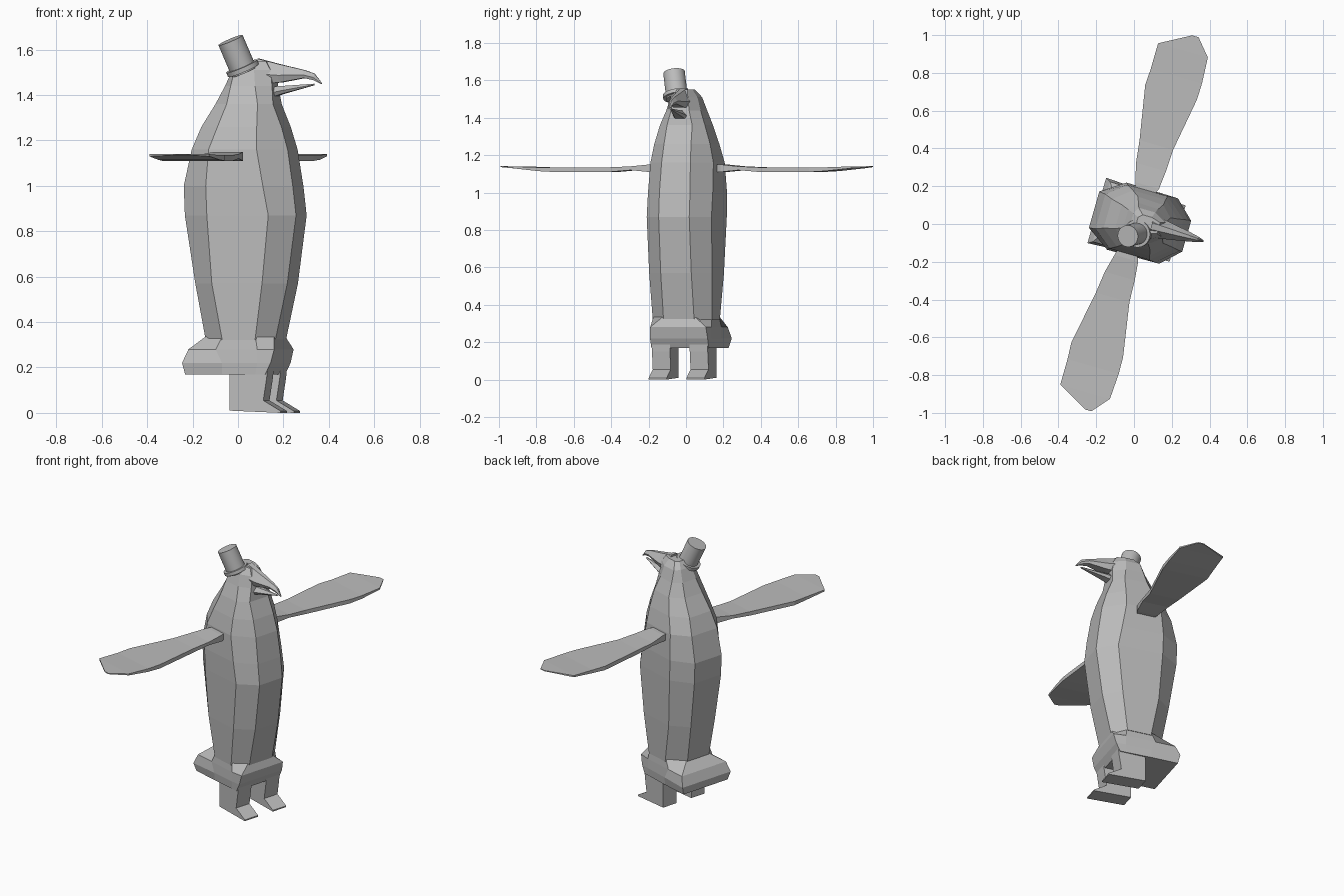
import bpy
import bmesh
import math
from mathutils import Vector

cube = bpy.data.objects.get("Cube")
if cube:
    bpy.data.objects.remove(cube, do_unlink=True)

# Single flat grey used on every part
grey = bpy.data.materials.new("plain_grey")
grey.use_nodes = True
colour = (0.5, 0.5, 0.5, 1)
grey.diffuse_color = colour
grey.node_tree.nodes["Principled BSDF"].inputs["Base Color"].default_value = colour

# The bird looks along its local +X and is turned slightly about Z
TURN = math.radians(-16)
CENTRE = (0.005, 0.014, 0)


def loft(name, rings, mirrored=False):
    """Skin a list of equal-length point rings into a closed flat-shaded part."""
    bm = bmesh.new()
    loops = [[bm.verts.new(point) for point in ring] for ring in rings]
    count = len(loops[0])
    for low, high in zip(loops, loops[1:]):
        for i in range(count):
            j = (i + 1) % count
            bm.faces.new((low[i], low[j], high[j], high[i]))
    bm.faces.new(loops[0])
    bm.faces.new(loops[-1])
    bmesh.ops.recalc_face_normals(bm, faces=bm.faces)
    mesh = bpy.data.meshes.new(name)
    bm.to_mesh(mesh)
    bm.free()
    mesh.materials.append(grey)
    part = bpy.data.objects.new(name, mesh)
    part.rotation_euler.z = TURN
    part.location = CENTRE
    bpy.context.collection.objects.link(part)
    if mirrored:
        mirror = part.modifiers.new("other_side", "MIRROR")
        mirror.use_axis = (False, True, False)
        mirror.use_mirror_merge = False
    return part


def octagon(z, *corners):
    """Symmetric horizontal ring from four (forward, half width) corners, front to back."""
    right = [(x, -y, z) for x, y in corners]
    left = [(x, y, z) for x, y in reversed(corners)]
    return right + left


def diamond(x, half, bottom, top):
    """Beak section: flat underside, ridged top."""
    middle = bottom + (top - bottom) * 0.4
    return [(x, -half * 0.7, bottom), (x, half * 0.7, bottom), (x, half, middle),
            (x, half * 0.3, top), (x, -half * 0.3, top), (x, -half, middle)]


# Torso and head
loft("body", [
    octagon(0.32, (.19, .085), (.12, .165), (-.03, .165), (-.13, .08)),
    octagon(0.57, (.245, .085), (.155, .175), (-.075, .175), (-.175, .09)),
    octagon(0.87, (.285, .085), (.185, .18), (-.095, .185), (-.22, .1)),
    octagon(1.0, (.27, .085), (.16, .18), (-.1, .185), (-.225, .1)),
    octagon(1.16, (.245, .08), (.13, .175), (-.09, .175), (-.19, .095)),
    octagon(1.26, (.215, .075), (.125, .155), (-.055, .155), (-.15, .08)),
    octagon(1.36, (.175, .07), (.12, .125), (-.02, .13), (-.09, .065)),
    octagon(1.44, (.165, .05), (.1, .095), (-.01, .1), (-.05, .05)),
    octagon(1.51, (.155, .04), (.09, .075), (.0, .075), (-.02, .04)),
    octagon(1.55, (.13, .03), (.08, .045), (.03, .045), (.01, .025)),
])

# Flared hips running back into a broad, blunt tail
loft("hips_and_tail", [
    octagon(0.17, (.165, .16), (.12, .16), (-.03, .165), (-.2, .165)),
    octagon(0.22, (.19, .16), (.13, .165), (-.03, .17), (-.21, .18)),
    octagon(0.28, (.205, .155), (.13, .165), (-.06, .165), (-.185, .165)),
    octagon(0.34, (.185, .085), (.12, .16), (-.03, .16), (-.125, .08)),
])

# Beak halves, slightly open
loft("upper_beak", [
    diamond(.09, .06, 1.45, 1.56),
    diamond(.19, .045, 1.455, 1.535),
    diamond(.3, .025, 1.475, 1.51),
    diamond(.345, .015, 1.465, 1.495),
    diamond(.378, .004, 1.448, 1.455),
])
loft("lower_beak", [
    diamond(.11, .05, 1.375, 1.435),
    diamond(.2, .032, 1.405, 1.44),
    diamond(.345, .004, 1.443, 1.45),
])

# Flippers: (span, back edge, front edge, underside, top)
stations = [
    (.14, -.04, .05, 1.11, 1.15),
    (.2, -.055, .075, 1.11, 1.15),
    (.3, -.08, .085, 1.12, 1.14),
    (.42, -.095, .09, 1.11, 1.135),
    (.71, -.147, .138, 1.11, 1.135),
    (.8, -.142, .14, 1.115, 1.135),
    (.94, -.142, .132, 1.13, 1.14),
    (1.03, .02, .055, 1.136, 1.141),
]
loft("flippers", [
    [(back, span, low), (front, span, low), (front, span, high), (back, span, high)]
    for span, back, front, low, high in stations
], mirrored=True)

# Legs with forward-pointing feet, extruded from a side profile
profile = [(.0, .2), (.0, .01), (.235, 0), (.235, .008), (.155, .055), (.17, .15), (.18, .24)]
loft("legs", [[(x, y, z) for x, z in profile] for y in (.055, .155)], mirrored=True)

# Hat tilted backwards
hat_base = Vector((.017, -.05, 1.525))
hat_top = Vector((-.033, -.064, 1.642))
axis = hat_top - hat_base


def hat_piece(name, radius, start, end):
    """Round hat part between two fractions of the hat axis."""
    bpy.ops.mesh.primitive_cylinder_add(
        vertices=32, radius=radius, depth=axis.length * (end - start),
        location=hat_base + axis * (start + end) / 2,
        rotation=axis.to_track_quat("Z", "Y").to_euler())
    piece = bpy.context.object
    piece.name = name
    piece.data.materials.append(grey)
    bpy.ops.object.shade_smooth_by_angle()


hat_piece("hat_crown", 0.058, -0.2, 1)
hat_piece("hat_brim", 0.074, -0.14, 0.02)
